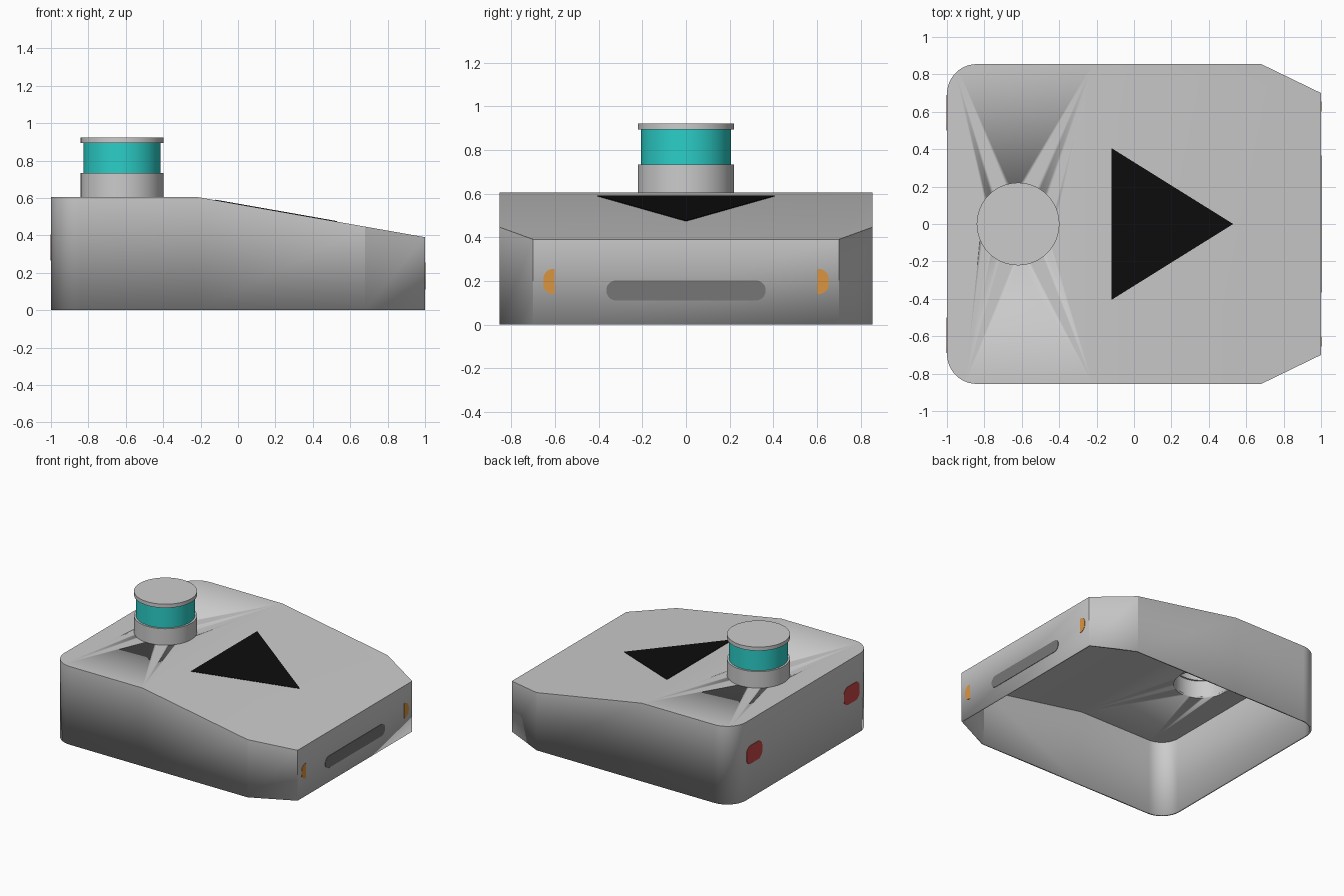
import bpy, bmesh, math
from mathutils import Matrix, Vector

if "Cube" in bpy.data.objects:
    bpy.data.objects.remove(bpy.data.objects["Cube"])


def material(name, rgb):
    m = bpy.data.materials.new(name)
    m.diffuse_color = (*rgb, 1)
    m.use_nodes = True
    m.node_tree.nodes["Principled BSDF"].inputs["Base Color"].default_value = m.diffuse_color
    return m


GREY = material("light_grey", (0.60, 0.60, 0.60))
DARK = material("dark_grey", (0.18, 0.18, 0.18))
BLACK = material("black", (0.004, 0.004, 0.004))
TEAL = material("teal", (0.025, 0.62, 0.58))
AMBER = material("amber", (0.70, 0.30, 0.05))
RED = material("red", (0.58, 0.06, 0.06))

BEND, TOP, NOSE, HALF = -0.22, 0.605, 0.39, 0.855
SLOPE = (NOSE - TOP) / (1 - BEND)
LIDAR = Vector((-0.62, 0, 0))


def roof(x):
    return TOP + SLOPE * max(0, x - BEND)


def make(name, bm, mat, smooth=True):
    bmesh.ops.recalc_face_normals(bm, faces=bm.faces)
    me = bpy.data.meshes.new(name)
    bm.to_mesh(me)
    bm.free()
    ob = bpy.data.objects.new(name, me)
    bpy.context.collection.objects.link(ob)
    me.materials.append(mat)
    if smooth:
        bpy.ops.object.select_all(action='DESELECT')
        bpy.context.view_layer.objects.active = ob
        ob.select_set(True)
        bpy.ops.object.shade_smooth_by_angle(angle=math.radians(20))
    return ob


def lathe(name, profile, mat, steps=64):
    """Spin a closed (radius, height) profile around the sensor axis."""
    bm = bmesh.new()
    rings = []
    for i in range(steps):
        a = 2 * math.pi * i / steps
        rings.append([bm.verts.new(LIDAR + Vector((r * math.cos(a), r * math.sin(a), z)))
                      for r, z in profile])
    n = len(profile)
    for i in range(steps):
        p, q = rings[i], rings[(i + 1) % steps]
        for j in range(n):
            k = (j + 1) % n
            bm.faces.new((p[j], q[j], q[k], p[k]))
    return make(name, bm, mat)


def cylinder(name, r, z0, z1, mat):
    bm = bmesh.new()
    bmesh.ops.create_cone(bm, cap_ends=True, segments=64, radius1=r, radius2=r, depth=z1 - z0,
                          matrix=Matrix.Translation(LIDAR + Vector((0, 0, (z0 + z1) / 2))))
    return make(name, bm, mat)


def plate(name, points, place, mat, t=0.003):
    """Thin painted plate; place maps (u, v, height) to world space."""
    bm = bmesh.new()
    low = [bm.verts.new(place(u, v, -t)) for u, v in points]
    high = [bm.verts.new(place(u, v, t)) for u, v in points]
    bm.faces.new(low)
    bm.faces.new(high)
    for i in range(len(points)):
        j = (i + 1) % len(points)
        bm.faces.new((low[i], low[j], high[j], high[i]))
    return make(name, bm, mat, smooth=False)


def rounded(u0, u1, v0, v1, r_low, r_high, steps=8):
    """Rectangle with rounded corners; radius set per u side."""
    pts = []
    for u, v, su, sv, r, start in ((u1, v1, 1, 1, r_high, 0), (u0, v1, -1, 1, r_low, 90),
                                   (u0, v0, -1, -1, r_low, 180), (u1, v0, 1, -1, r_high, 270)):
        if r == 0:
            pts.append((u, v))
            continue
        for i in range(steps + 1):
            a = math.radians(start + 90 * i / steps)
            pts.append((u - su * r + r * math.cos(a), v - sv * r + r * math.sin(a)))
    return pts


# Body shell: half outline from nose to tail, mirrored, open underneath
R = 0.16
half = [(1, 0.70), (0.68, HALF), (BEND, HALF)]
for i in range(13):
    a = math.radians(90 + 90 * i / 12)
    half.append((-1 + R + R * math.cos(a), HALF - R + R * math.sin(a)))
outline = half + [(x, -y) for x, y in reversed(half)]
bm = bmesh.new()
base = [bm.verts.new((x, y, 0)) for x, y in outline]
rim = [bm.verts.new((x, y, roof(x))) for x, y in outline]
n = len(outline)
for i in range(n):
    j = (i + 1) % n
    bm.faces.new((base[i], base[j], rim[j], rim[i]))
bm.faces.new(rim[:3] + rim[-3:])       # sloping hood
bm.faces.new(rim[2:-2])                # flat rear deck
# recalc needs a closed volume to be certain of outward normals
floor = bm.faces.new(base)
bmesh.ops.recalc_face_normals(bm, faces=bm.faces)
bmesh.ops.delete(bm, geom=[floor], context='FACES_ONLY')
body = make("body_shell", bm, GREY)
solid = body.modifiers.new("wall", 'SOLIDIFY')
solid.thickness, solid.offset, solid.use_even_offset = 0.015, -1, True

# Opening in the deck below the sensor
cutter = cylinder("sensor_hole_cutter", 0.195, 0.5, 0.7, GREY)
cutter.hide_render = True
cutter.hide_set(True)
cutter.display_type = 'WIRE'
cut = body.modifiers.new("hole", 'BOOLEAN')
cut.operation, cut.object, cut.solver = 'DIFFERENCE', cutter, 'EXACT'

# Sensor turret
lathe("sensor_base", [(0.195, 0.60), (0.221, 0.60), (0.221, 0.732), (0.195, 0.732)], GREY)
lathe("sensor_window", [(0.195, 0.732), (0.206, 0.732), (0.206, 0.893), (0.195, 0.893)], TEAL)
lathe("sensor_liner", [(0.183, 0.728), (0.195, 0.728), (0.195, 0.893), (0.183, 0.893)], GREY)
cylinder("sensor_cap", 0.221, 0.893, 0.922, GREY)

# Direction arrow lying on the sloping hood
up = Vector((-SLOPE, 0, 1)).normalized()
plate("hood_arrow", [(-0.12, -0.405), (0.53, 0), (-0.12, 0.405)],
      lambda u, v, h: Vector((u, v, roof(u))) + up * h, BLACK)


# Nose slot and lamps
def nose(u, v, h):
    return Vector((1 + h, u, v))


plate("nose_slot", rounded(-0.365, 0.365, 0.11, 0.202, 0.045, 0.045), nose, DARK)
for side, tag in ((1, "left"), (-1, "right")):
    plate("head_lamp_" + tag, [(side * u, v) for u, v in rounded(0.602, 0.654, 0.14, 0.254, 0, 0.045)],
          nose, AMBER)
    plate("tail_lamp_" + tag, [(side * u, v) for u, v in rounded(0.50, 0.69, 0.265, 0.405, 0.05, 0.05)],
          lambda u, v, h: Vector((-1 - h, u, v)), RED)
